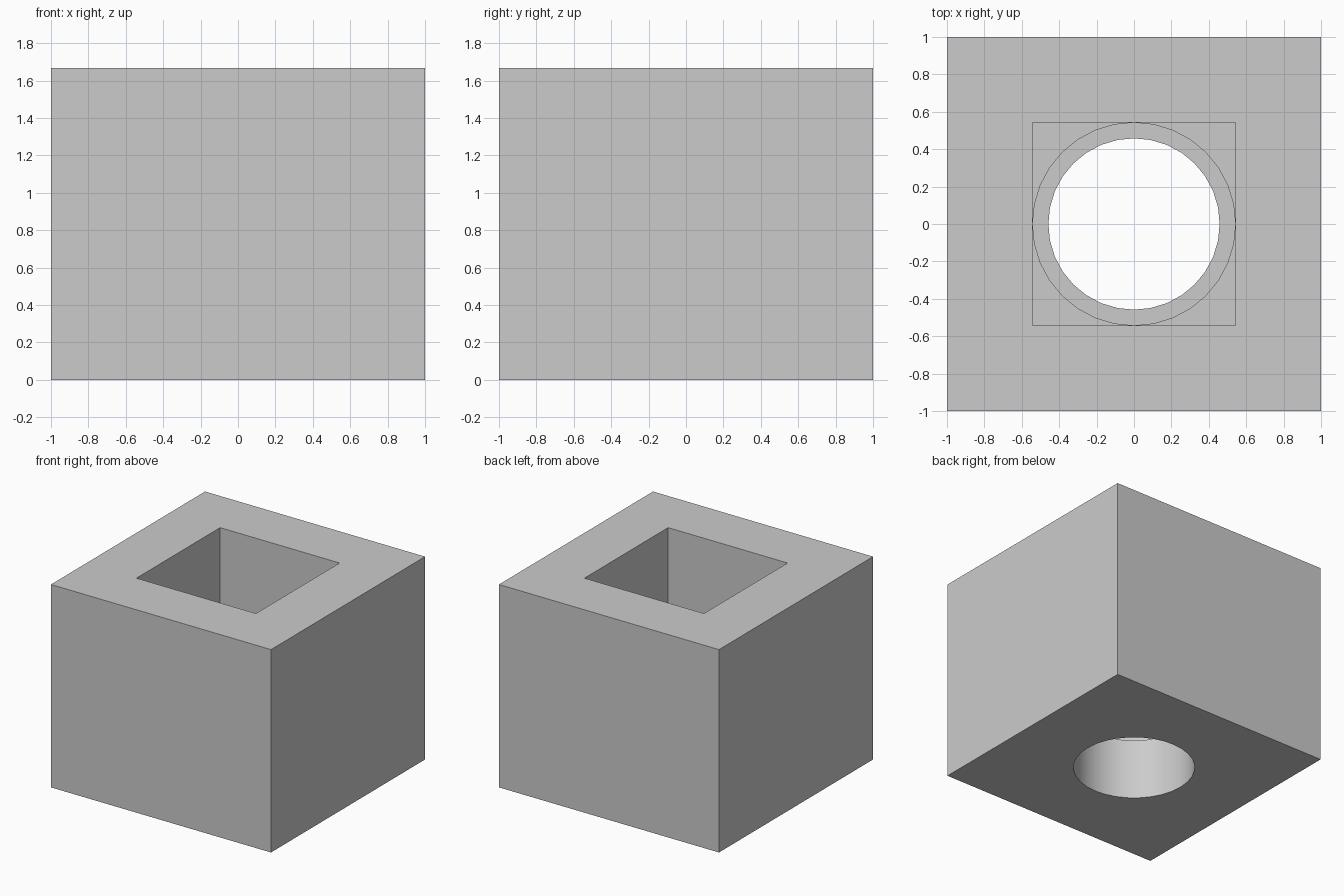
import bpy, math

if "Cube" in bpy.data.objects:
    bpy.data.objects.remove(bpy.data.objects["Cube"])

H = 1.667        # block height
SEAT = 0.50      # height of the round ledge
FLOOR = 0.83     # height of the square pocket floor
HALF = 0.543     # half width of the pocket and radius of the counterbore
BORE = 0.458     # radius of the through hole

grey = bpy.data.materials.new("light grey")
grey.diffuse_color = (0.6, 0.6, 0.6, 1)
grey.use_nodes = True
grey.node_tree.nodes["Principled BSDF"].inputs["Base Color"].default_value = grey.diffuse_color


def box(name, half, z0, z1):
    bpy.ops.mesh.primitive_cube_add(size=1, location=(0, 0, (z0 + z1) / 2))
    ob = bpy.context.object
    ob.name = name
    ob.scale = (2 * half, 2 * half, z1 - z0)
    bpy.ops.object.transform_apply(location=True, rotation=False, scale=True)
    return ob


def rod(name, radius, z0, z1):
    bpy.ops.mesh.primitive_cylinder_add(vertices=32, radius=radius, depth=z1 - z0,
                                        location=(0, 0, (z0 + z1) / 2))
    ob = bpy.context.object
    ob.name = name
    return ob


# Solid block
block = box("block", 1, 0, H)
block.data.materials.append(grey)

# Square pocket, round counterbore and through hole
cutters = [
    box("pocket_cutter", HALF, FLOOR, H + 0.2),
    rod("counterbore_cutter", HALF - 0.001, SEAT, FLOOR + 0.1),
    rod("bore_cutter", BORE, -0.2, SEAT + 0.1),
]
for c in cutters:
    c.data.materials.append(grey)
    mod = block.modifiers.new(c.name, 'BOOLEAN')
    mod.operation = 'DIFFERENCE'
    mod.solver = 'EXACT'
    mod.object = c

# Bake the cuts, then drop the cutters
bpy.ops.object.select_all(action='DESELECT')
block.select_set(True)
bpy.context.view_layer.objects.active = block
for c in cutters:
    bpy.ops.object.modifier_apply(modifier=c.name)
for c in cutters:
    bpy.data.objects.remove(c)

# Smooth round walls, sharp edges elsewhere
bpy.ops.object.shade_smooth_by_angle(angle=math.radians(30))
